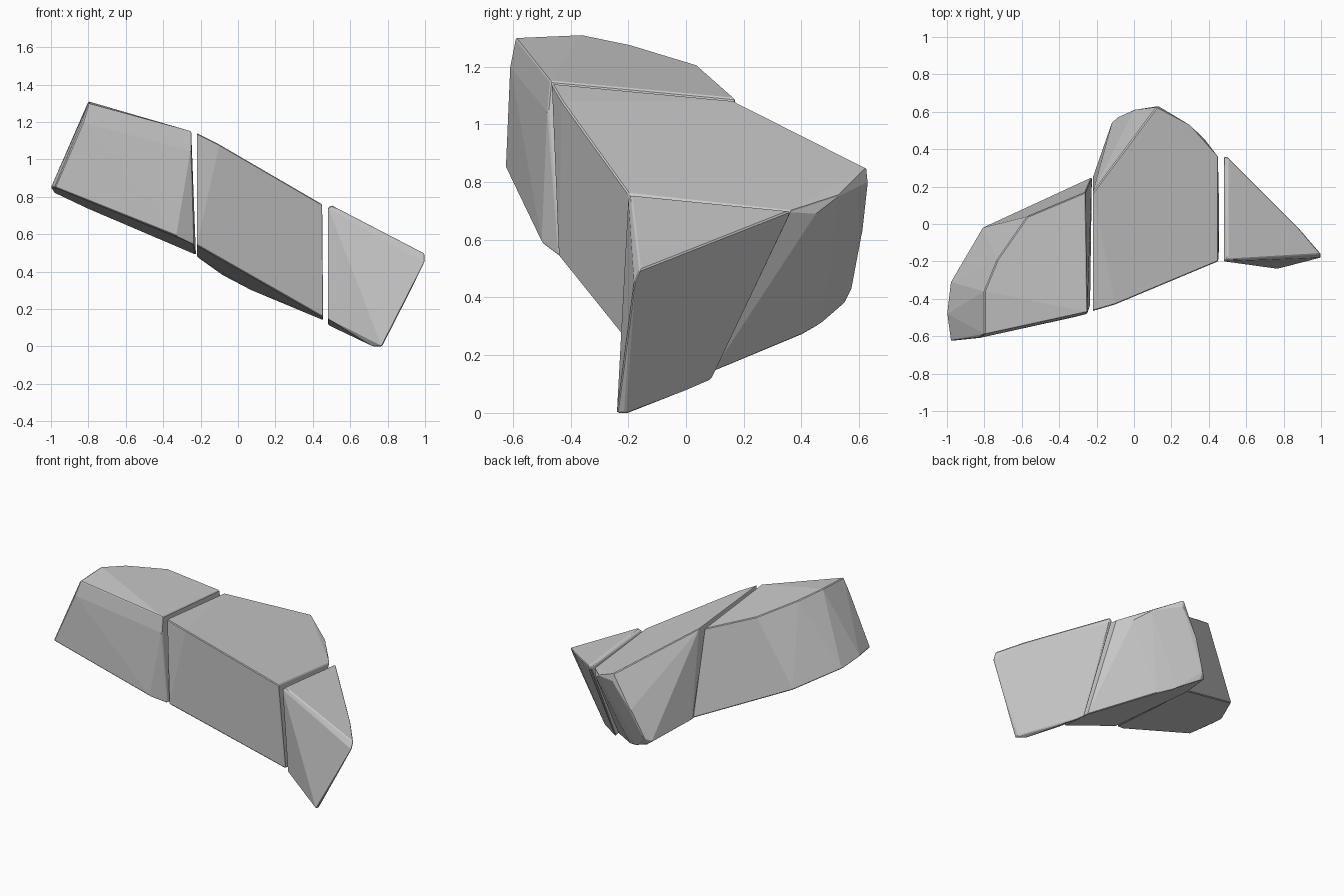
import bpy, bmesh

if "Cube" in bpy.data.objects:
    bpy.data.objects.remove(bpy.data.objects["Cube"])


def rock(name, top, bottom, extra=()):
    """Flat-faced stone block: convex shell around a top and a bottom outline."""
    bm = bmesh.new()
    for p in list(top) + list(bottom) + list(extra):
        bm.verts.new(p)
    hull = bmesh.ops.convex_hull(bm, input=bm.verts)
    junk = {g for g in hull["geom_interior"] + hull["geom_unused"]
            if isinstance(g, bmesh.types.BMVert) and g.is_valid}
    bmesh.ops.delete(bm, geom=list(junk), context='VERTS')
    bmesh.ops.dissolve_limit(bm, angle_limit=0.05, verts=bm.verts, edges=bm.edges)
    bmesh.ops.recalc_face_normals(bm, faces=bm.faces)
    mesh = bpy.data.meshes.new(name)
    bm.to_mesh(mesh)
    bm.free()
    obj = bpy.data.objects.new(name, mesh)
    bpy.context.collection.objects.link(obj)
    # thin worn edges
    bev = obj.modifiers.new("worn_edges", 'BEVEL')
    bev.width = 0.005
    bev.segments = 1
    bev.limit_method = 'ANGLE'
    bev.angle_limit = 0.7
    return obj


# upper stone on the left
rock("left_stone",
     [(-.80, -.59, 1.30), (-.80, -.36, 1.31), (-.73, -.19, 1.275),
      (-.57, .04, 1.205), (-.26, .17, 1.09), (-.25, -.47, 1.15)],
     [(-.98, -.625, .85), (-1, -.48, .85), (-.98, -.31, .82),
      (-.81, -.02, .74), (-.225, .25, .49), (-.235, -.44, .545), (-.33, -.50, .59)],
     [(-.83, -.61, 1.20), (-.25, -.48, 1.05)])

# large middle stone with a rounded back
rock("middle_stone",
     [(-.22, -.465, 1.14), (-.10, -.43, 1.08), (.45, -.20, .76),
      (.45, .36, .70), (.30, .53, .755), (.12, .625, .85), (-.22, .17, 1.08)],
     [(-.22, -.44, .54), (.455, -.13, .155), (.455, .09, .14), (.15, .40, .27),
      (.05, .47, .31), (-.08, .55, .38), (-.12, .54, .41), (-.22, .25, .48)],
     [(.13, .63, .80), (-.08, .575, .43), (.38, .45, .69), (0, .61, .62)])

# small wedge stone at the low end
rock("right_stone",
     [(.48, -.20, .74), (.50, -.19, .755), (.50, .36, .70), (.48, .36, .69),
      (.88, -.02, .55), (1, -.16, .495)],
     [(.77, -.24, 0), (.77, -.21, 0), (.72, -.20, 0),
      (.48, .09, .12), (.49, .08, .11), (.48, -.14, .15)],
     [(1, -.18, .45), (.50, -.20, .70), (.50, .35, .67)])
